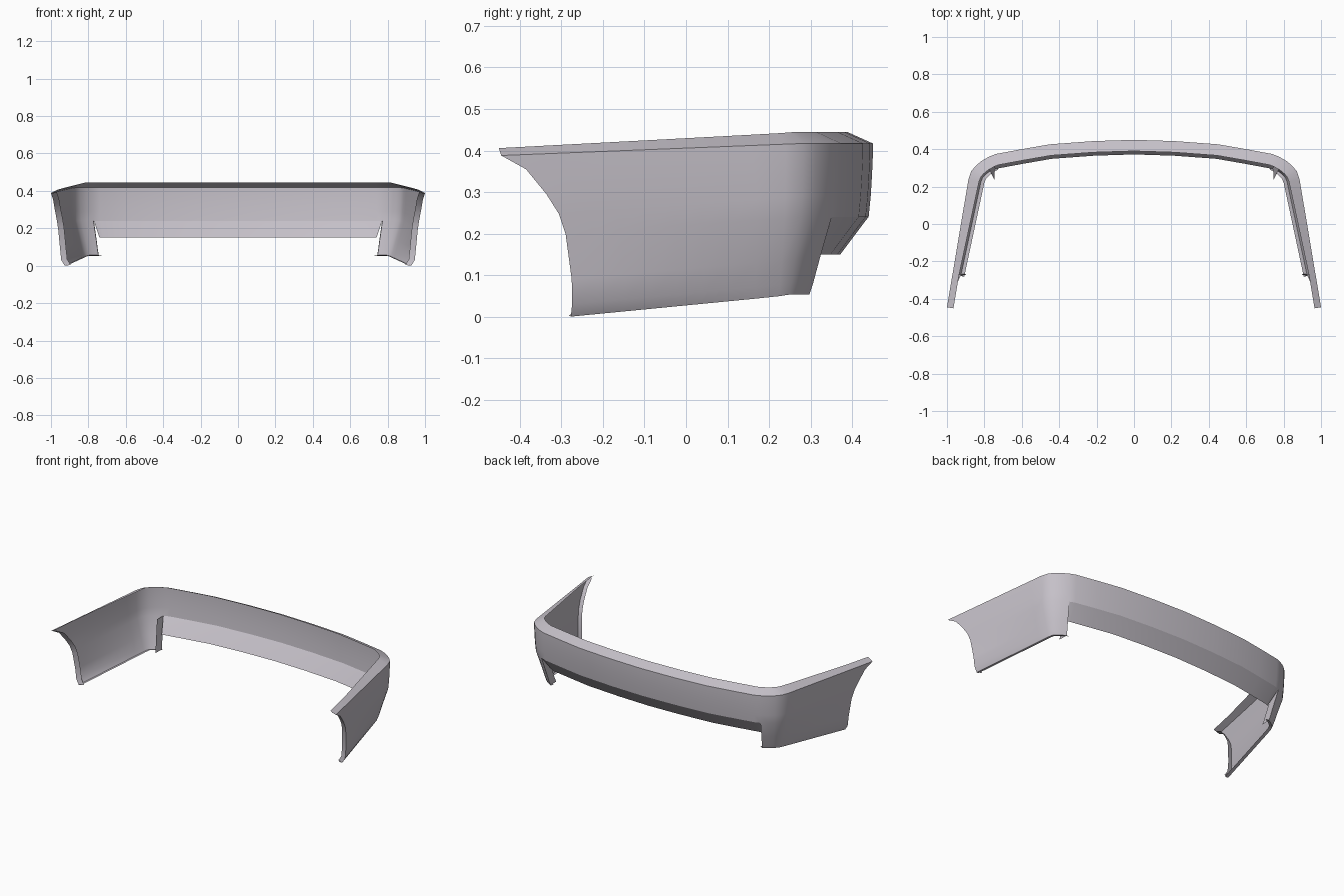
import bpy, bmesh
from mathutils import Vector

if "Cube" in bpy.data.objects:
    bpy.data.objects.remove(bpy.data.objects["Cube"])

paint = bpy.data.materials.new("pale grey plastic")
paint.use_nodes = True
colour = (0.56, 0.53, 0.58, 1)
paint.diffuse_color = colour
paint.node_tree.nodes["Principled BSDF"].inputs["Base Color"].default_value = colour

# Plan of the left half: rear centre, round the corner, then a straight side
REAR = [(0, .45), (.22, .443), (.45, .426), (.6, .4), (.74, .374), (.775, .36),
        (.815, .337), (.845, .312), (.87, .283)]
SIDE_START, SIDE_END = Vector((.885, .24)), Vector((1, -.445))
CUT = 5          # column where the lower corner ends
SIDE_STEPS = 8

# Rows of the skin: z at wheel arch, z at rear, inset at arch, inset at rear, arch y
ROWS = [(.395, .417, 0, 0, -.445), (.36, .385, .001, 0, -.385),
        (.3, .34, .003, .002, -.336), (.25, .29, .007, .005, -.305),
        (.2, .24, .012, .01, -.288), (.09, .14, .02, .042, -.272),
        (.03, .08, .026, .06, -.27), (0, .053, .045, .07, -.27)]
CREASE = 4


def lerp(a, b, t):
    return a + (b - a) * t


def plan(arch_y):
    """Plan points whose side stretch ends at the given arch position."""
    reach = (arch_y - SIDE_START.y) / (SIDE_END.y - SIDE_START.y)
    side = [SIDE_START.lerp(SIDE_END, reach * i / SIDE_STEPS)
            for i in range(SIDE_STEPS + 1)]
    return [Vector(p) for p in REAR] + side


def row_points(z_arch, z_rear, in_arch, in_rear, arch_y):
    pts, result = plan(arch_y), []
    for i, p in enumerate(pts):
        before = pts[i - 1] if i else Vector((-pts[1].x, pts[1].y))
        along = (pts[min(i + 1, len(pts) - 1)] - before).normalized()
        inward = Vector((along.y, -along.x))
        t = min(1, (p.y + .27) / .55)
        q = p + inward * lerp(in_arch, in_rear, max(0, t))
        result.append(Vector((q.x, q.y, lerp(z_arch, z_rear, t))))
    return result


def strip(bm, upper, lower):
    """Bridge two equally long rows of vertices."""
    for i in range(len(upper) - 1):
        bm.faces.new((upper[i], upper[i + 1], lower[i + 1], lower[i]))


def finish(name, bm):
    bmesh.ops.recalc_face_normals(bm, faces=bm.faces)
    mesh = bpy.data.meshes.new(name)
    bm.to_mesh(mesh)
    bm.free()
    mesh.materials.append(paint)
    obj = bpy.data.objects.new(name, mesh)
    bpy.context.collection.objects.link(obj)
    mirror = obj.modifiers.new("Mirror", 'MIRROR')
    mirror.use_clip = True
    bpy.ops.object.select_all(action='DESELECT')
    obj.select_set(True)
    bpy.context.view_layer.objects.active = obj
    bpy.ops.object.shade_smooth_by_angle(angle=.5)
    return obj


# Main skin with its top, arch, bottom and corner returns
bm = bmesh.new()
grid = []
for j, row in enumerate(ROWS):
    start = CUT if j > CREASE else 0
    grid.append([bm.verts.new(p) for p in row_points(*row)[start:]])
for j in range(len(ROWS) - 1):
    upper = grid[j]
    if j == CREASE:
        upper = upper[CUT:]
    strip(bm, upper, grid[j + 1])

# Top return slopes up and inward
top = [bm.verts.new(p) for p in row_points(.415, .444, .035, .06, -.445)]
strip(bm, top, grid[0])

# Wheel arch return
arch = [row[-1] for row in grid]
strip(bm, arch, [bm.verts.new(v.co + Vector((-.032, .008, .004))) for v in arch])

# Bottom return
bottom = grid[-1]
strip(bm, bottom, [bm.verts.new(v.co + Vector((-.018, -.006, .004))) for v in bottom])

# Return at the cut end of each lower corner
cut = [grid[CREASE][CUT]] + [row[0] for row in grid[CREASE + 1:]]
strip(bm, cut, [bm.verts.new(v.co + Vector((.003, -.06, 0))) for v in cut])
finish("bumper_skin", bm)

# Recessed lower valance between the corners
bm = bmesh.new()
rows = [row_points(*ROWS[CREASE]), row_points(.15, .225, .02, .022, -.27),
        row_points(.15, .15, .08, .078, -.27)]
verts = [[bm.verts.new(p) for p in row[:CUT + 1]] for row in rows]
for a, b in zip(verts, verts[1:]):
    strip(bm, a, b)
finish("lower_valance", bm)
